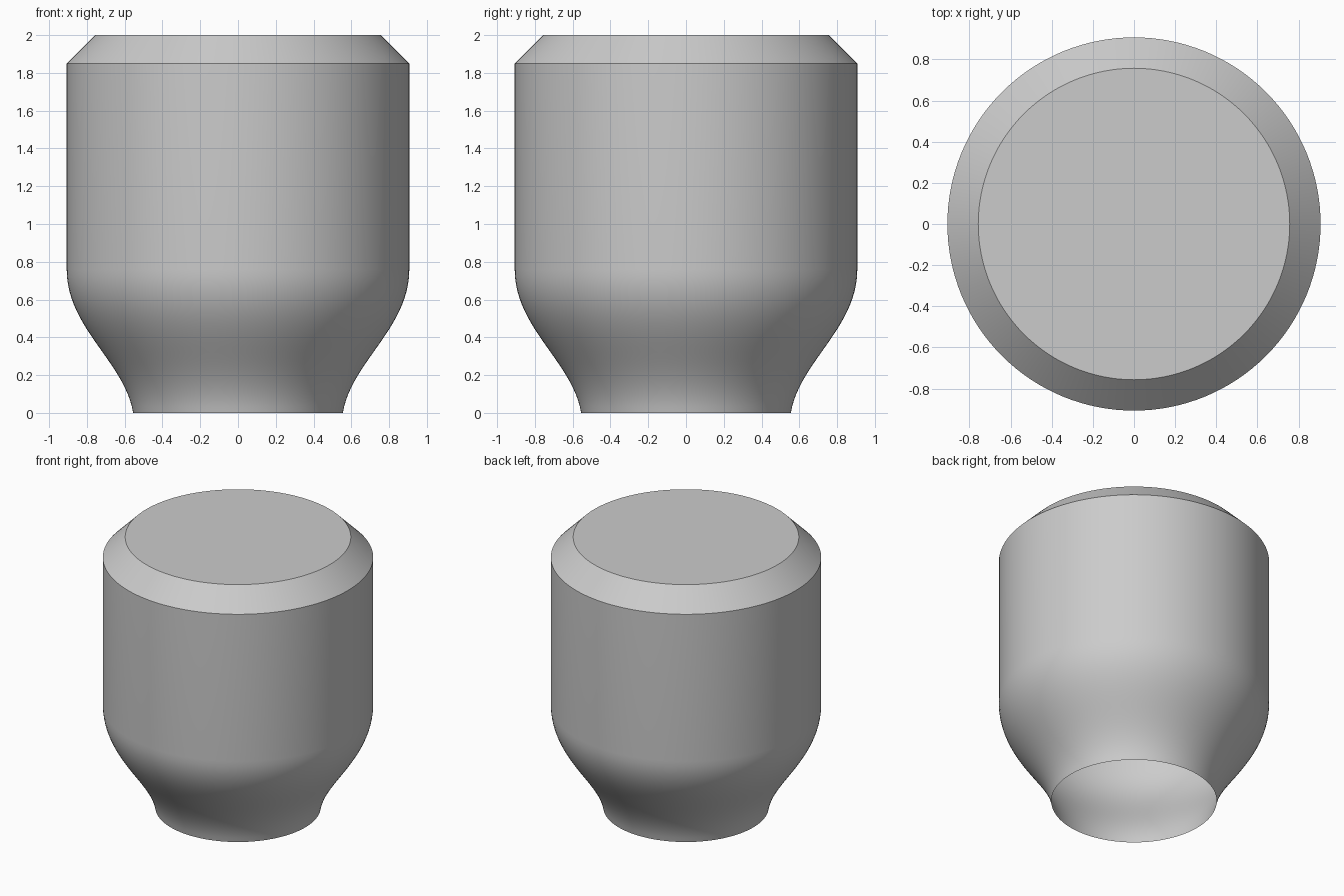
import bpy, bmesh, math
from mathutils import Vector
from mathutils.geometry import interpolate_bezier

if "Cube" in bpy.data.objects:
    bpy.data.objects.remove(bpy.data.objects["Cube"], do_unlink=True)

SEGMENTS = 128

grey = bpy.data.materials.new("plain_grey")
grey.use_nodes = True
colour = (0.6, 0.6, 0.6, 1)
grey.diffuse_color = colour
grey.node_tree.nodes["Principled BSDF"].inputs["Base Color"].default_value = colour

# Half profile: flared neck, straight wall, chamfer, closed top
neck = interpolate_bezier(Vector((0.555, 0, 0)), Vector((0.6, 0, 0.27)),
                          Vector((0.907, 0, 0.45)), Vector((0.907, 0, 0.76)), 24)
profile = neck + [Vector((0.907, 0, 1.85)), Vector((0.757, 0, 2))]

# Spin the profile into a thin shell, open underneath
bm = bmesh.new()
verts = [bm.verts.new(p) for p in profile]
edges = [bm.edges.new(pair) for pair in zip(verts, verts[1:])]
bmesh.ops.spin(bm, geom=verts + edges, cent=(0, 0, 0), axis=(0, 0, 1),
               angle=math.tau, steps=SEGMENTS, use_merge=True)
bmesh.ops.remove_doubles(bm, verts=bm.verts, dist=0.0001)
rim = [e for e in bm.edges if e.is_boundary and e.verts[0].co.z > 1.9]
bmesh.ops.contextual_create(bm, geom=rim)
bmesh.ops.recalc_face_normals(bm, faces=bm.faces)
top = max(bm.faces, key=lambda f: f.calc_center_median().z)
if top.normal.z < 0:
    bmesh.ops.reverse_faces(bm, faces=bm.faces)

mesh = bpy.data.meshes.new("knob_body")
bm.to_mesh(mesh)
bm.free()
mesh.materials.append(grey)
body = bpy.data.objects.new("knob_body", mesh)
bpy.context.collection.objects.link(body)

# Smooth walls with crisp chamfer edges
bpy.context.view_layer.objects.active = body
body.select_set(True)
bpy.ops.object.shade_smooth_by_angle(angle=math.radians(30))
